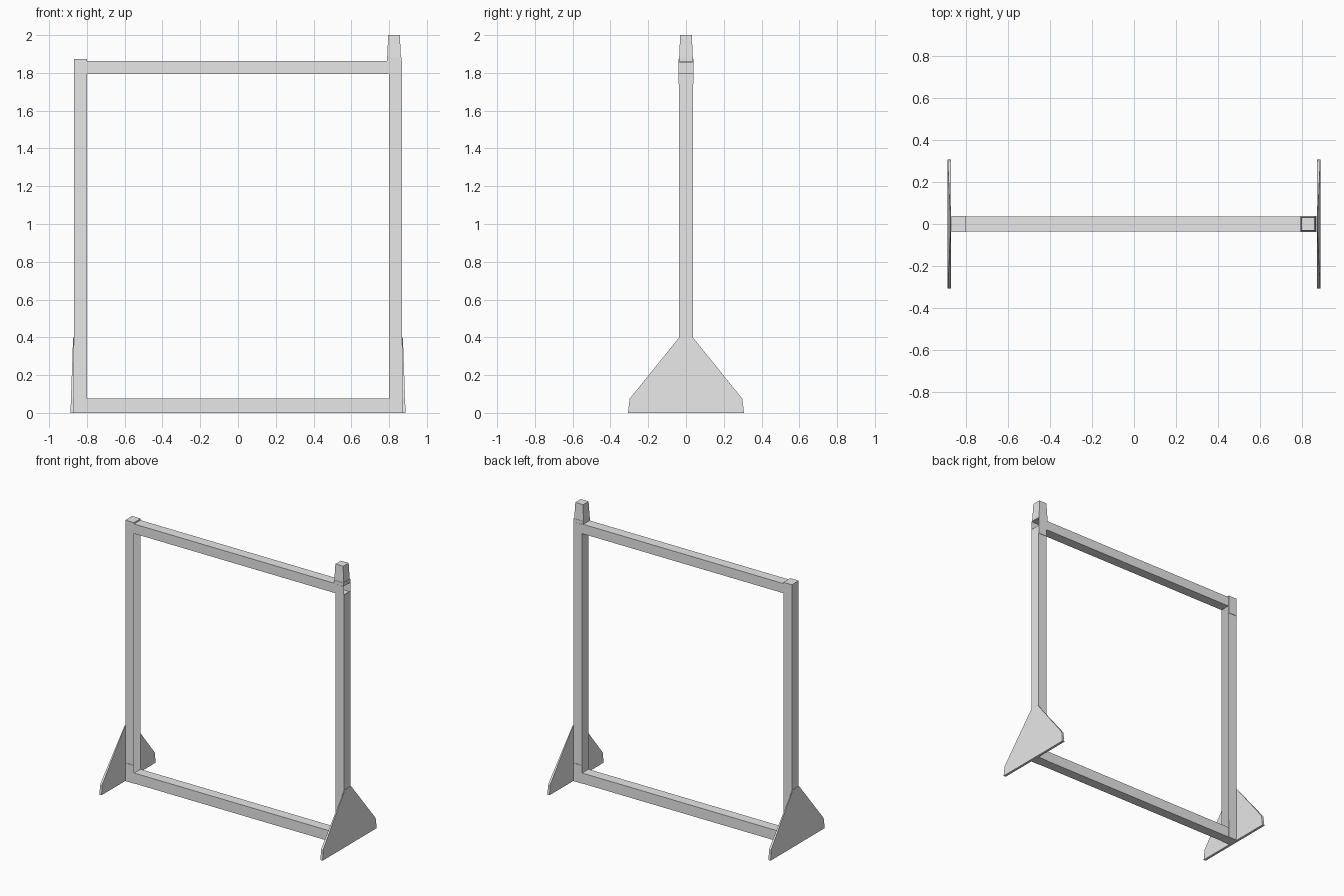
import bpy
import bmesh
from mathutils import Vector

cube = bpy.data.objects.get("Cube")
if cube:
    bpy.data.objects.remove(cube, do_unlink=True)

grey = bpy.data.materials.new("light grey metal")
grey.use_nodes = True
COLOUR = (0.8, 0.8, 0.8, 1)
grey.diffuse_color = COLOUR
grey.node_tree.nodes["Principled BSDF"].inputs["Base Color"].default_value = COLOUR


def finish(name, bm):
    mesh = bpy.data.meshes.new(name)
    bm.to_mesh(mesh)
    bm.free()
    mesh.materials.append(grey)
    obj = bpy.data.objects.new(name, mesh)
    bpy.context.collection.objects.link(obj)
    return obj


def box(name, low, high, open_sides=(), top_scale=1.0):
    """Box between two corners; sides facing any open direction are left out."""
    low, high = Vector(low), Vector(high)
    mid, size = (low + high) / 2, high - low
    bm = bmesh.new()
    bmesh.ops.create_cube(bm, size=1)
    bm.normal_update()
    gone = [f for f in bm.faces
            if any(f.normal.dot(Vector(d)) > 0.9 for d in open_sides)]
    bmesh.ops.delete(bm, geom=gone, context='FACES')
    for v in bm.verts:
        s = top_scale if v.co.z > 0 else 1.0
        v.co = mid + Vector((v.co.x * size.x * s, v.co.y * size.y * s, v.co.z * size.z))
    return finish(name, bm)


def foot_plate(name, side):
    """Wedge-shaped gusset, thicker at the floor."""
    outline = [(-0.307, 0), (-0.298, 0.075), (-0.036, 0.4),
               (0.036, 0.4), (0.298, 0.075), (0.307, 0)]
    bm = bmesh.new()
    inner = [bm.verts.new((side * 0.869, y, z)) for y, z in outline]
    outer = [bm.verts.new((side * (0.887 - 0.035 * z), y, z)) for y, z in outline]
    bm.faces.new(inner)
    bm.faces.new(outer)
    for i in range(len(outline)):
        j = (i + 1) % len(outline)
        bm.faces.new((inner[i], inner[j], outer[j], outer[i]))
    bmesh.ops.recalc_face_normals(bm, faces=bm.faces)
    return finish(name, bm)


D = 0.036                       # half depth of the hollow bars
IN, OUT = 0.80, 0.868           # inner and outer edges of the posts
LEFT, RIGHT = (1, 0, 0), (-1, 0, 0)
UP, DOWN = (0, 0, 1), (0, 0, -1)

# Posts: the right one is a channel open towards the inside
box("left_post", (IN, -D, 0), (OUT, D, 1.80), [UP])
box("right_post", (-OUT, -D, 0), (-IN, D, 1.865), [LEFT, UP])

# Cross bars: hollow tubes
box("bottom_bar", (-IN, -D, 0), (IN, D, 0.075), [LEFT, RIGHT])
box("top_bar", (-IN, -D, 1.793), (OUT, D, 1.862), [LEFT, RIGHT])

# Corner sleeve plates on front and back
for label, s in (("left", 1), ("right", -1)):
    x0, x1 = sorted((s * IN, s * OUT))
    for face, y in (("front", -D - 0.003), ("back", D)):
        for level, z0, z1 in (("upper", 1.74, 1.86), ("lower", 0, 0.13)):
            box(f"{label}_{level}_{face}_sleeve", (x0, y, z0), (x1, y + 0.003, z1))
    foot_plate(f"{label}_foot_plate", s)

# Cap on the right post
box("right_cap", (-OUT, -0.039, 1.855), (-IN, 0.039, 1.873), [DOWN])

# Collar and tapered block on the left post
box("left_collar", (0.79, -0.038, 1.86), (0.865, 0.038, 1.885))
box("left_top_block", (0.79, -0.036, 1.885), (0.862, 0.036, 2.0), top_scale=0.86)
